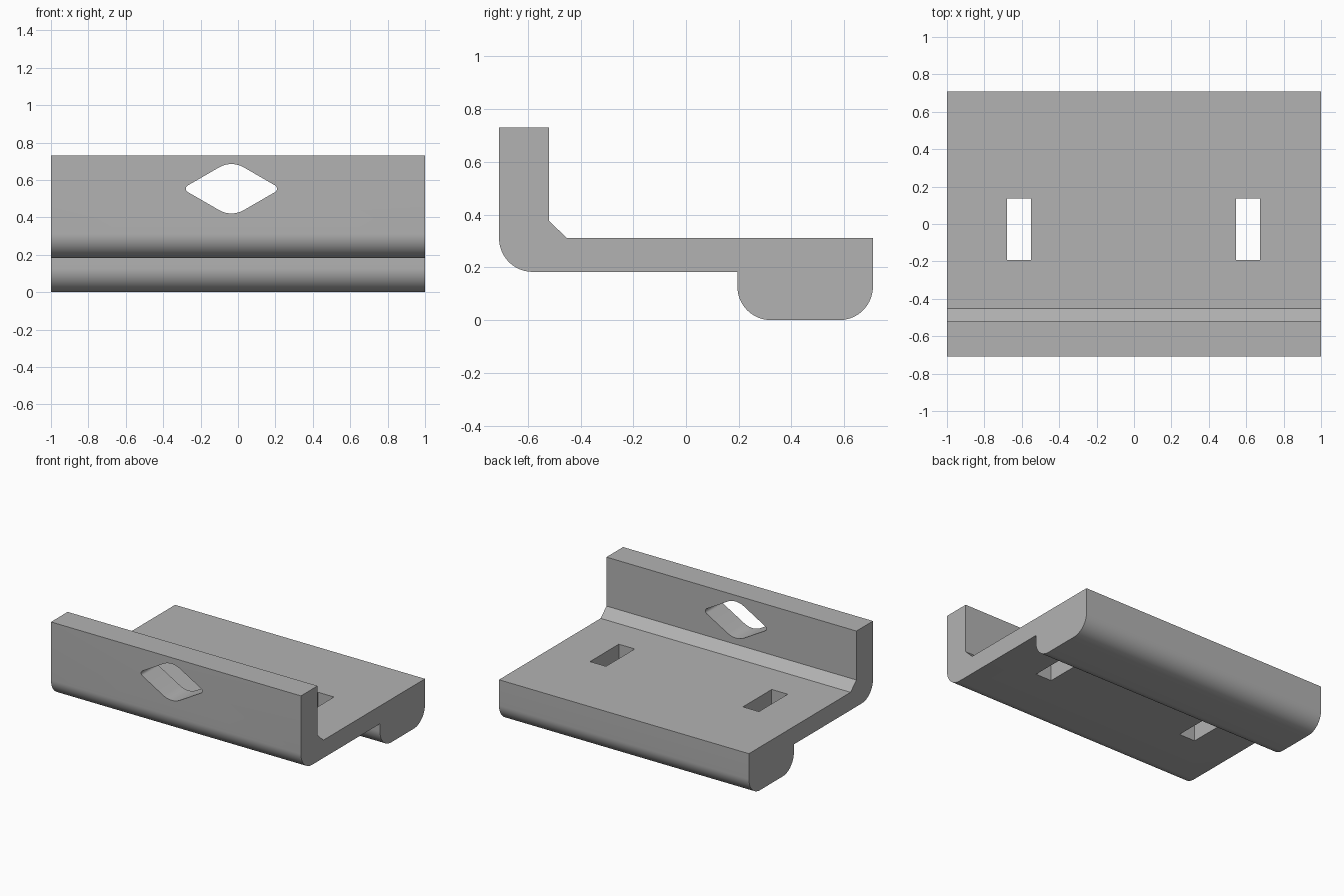
import bpy, bmesh, math
from mathutils import Vector

cube = bpy.data.objects.get("Cube")
if cube:
    bpy.data.objects.remove(cube, do_unlink=True)

grey = bpy.data.materials.new("plain grey")
grey.use_nodes = True
COLOUR = (0.45, 0.45, 0.45, 1)
grey.diffuse_color = COLOUR
grey.node_tree.nodes["Principled BSDF"].inputs["Base Color"].default_value = COLOUR


def arc(cx, cy, r, start, end, steps=16):
    angles = [math.radians(start + (end - start) * i / steps) for i in range(steps + 1)]
    return [(cx + r * math.cos(a), cy + r * math.sin(a)) for a in angles]


def prism(name, outline, place, depth):
    """Extrude a closed 2D outline, mapped to 3D by place, along depth."""
    bm = bmesh.new()
    face = bm.faces.new([bm.verts.new(place(u, v)) for u, v in outline])
    new = bmesh.ops.extrude_face_region(bm, geom=[face])["geom"]
    bmesh.ops.translate(bm, vec=Vector(depth),
                        verts=[g for g in new if isinstance(g, bmesh.types.BMVert)])
    bmesh.ops.recalc_face_normals(bm, faces=bm.faces)
    mesh = bpy.data.meshes.new(name)
    bm.to_mesh(mesh)
    bm.free()
    obj = bpy.data.objects.new(name, mesh)
    mesh.materials.append(grey)
    bpy.context.collection.objects.link(obj)
    return obj


# Bracket: upright front lip, flat plate and rounded rear foot in one section
R = 0.127
FRONT, BACK, FOOT, UNDER = -0.709, 0.709, 0.195, 0.183
section = [(FRONT, 0.73)]
section += arc(FRONT + R, UNDER + R, R, 180, 270)
section += [(FOOT, UNDER)]
section += arc(FOOT + R, R, R, 180, 270)
section += arc(BACK - R, R, R, 270, 360)
section += [(BACK, 0.312), (-0.453, 0.312), (-0.519, 0.376), (-0.519, 0.73)]
bracket = prism("bracket", section, lambda y, z: (-1, y, z), (2, 0, 0))

# Cutters: two slots in the plate, a round hole with pointed sides in the lip
cutters = []
for name, x in (("left_slot", 0.609), ("right_slot", -0.615)):
    slot = [(x + sx * 0.064, -0.0285 + sy * 0.1645)
            for sx, sy in ((-1, -1), (1, -1), (1, 1), (-1, 1))]
    cutters.append(prism(name, slot, lambda x, y: (x, y, 0.1), (0, 0, 0.4)))

CX, CZ, RH, TIP = -0.035, 0.553, 0.132, 0.02
SIDE = RH * 2 - TIP * 2
hole = arc(CX, CZ, RH, 60, 120)
hole += arc(CX - SIDE, CZ, TIP, 120, 240, 8)
hole += arc(CX, CZ, RH, 240, 300)
hole += arc(CX + SIDE, CZ, TIP, 300, 420, 8)
cutters.append(prism("lip_hole", hole, lambda x, z: (x, -0.9, z), (0, 0.6, 0)))

bpy.ops.object.select_all(action="DESELECT")
bpy.context.view_layer.objects.active = bracket
bracket.select_set(True)
for cutter in cutters:
    mod = bracket.modifiers.new(cutter.name, "BOOLEAN")
    mod.operation = "DIFFERENCE"
    mod.solver = "EXACT"
    mod.object = cutter
    bpy.ops.object.modifier_apply(modifier=mod.name)
    bpy.data.objects.remove(cutter, do_unlink=True)

bpy.ops.object.shade_smooth_by_angle(angle=math.radians(30))
